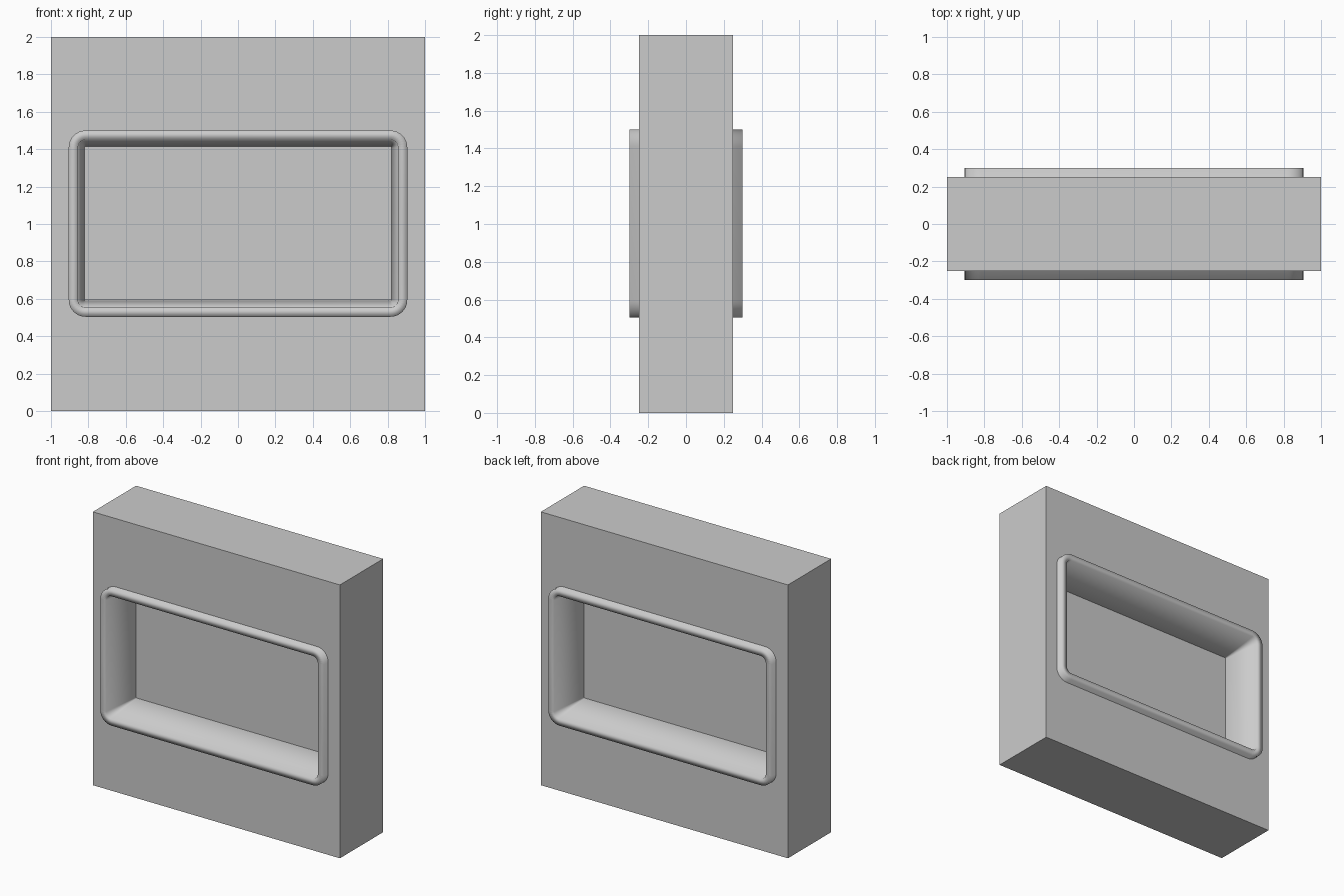
import bpy, bmesh, math

if "Cube" in bpy.data.objects:
    bpy.data.objects.remove(bpy.data.objects["Cube"])

CZ = 1.002  # height of the opening's centre


def rounded_loop(hx, hz, r, y, seg=8):
    """Points of a rounded rectangle in the xz plane."""
    pts = []
    for k, (sx, sz) in enumerate([(1, 1), (-1, 1), (-1, -1), (1, -1)]):
        for i in range(seg + 1):
            a = math.radians(90 * (k + i / seg))
            pts.append((sx * (hx - r) + r * math.cos(a), y,
                        CZ + sz * (hz - r) + r * math.sin(a)))
    return pts


def loft(name, loops, ring=False, smooth=False):
    """Skin a row of loops; close into a ring or cap both ends."""
    bm = bmesh.new()
    rows = [[bm.verts.new(p) for p in loop] for loop in loops]
    n = len(rows[0])
    pairs = list(zip(rows, rows[1:]))
    if ring:
        pairs.append((rows[-1], rows[0]))
    for a, b in pairs:
        for i in range(n):
            j = (i + 1) % n
            bm.faces.new((a[i], a[j], b[j], b[i]))
    if not ring:
        bm.faces.new(rows[0])
        bm.faces.new(rows[-1])
    bmesh.ops.recalc_face_normals(bm, faces=bm.faces)
    for f in bm.faces:
        f.smooth = smooth
    me = bpy.data.meshes.new(name)
    bm.to_mesh(me)
    bm.free()
    ob = bpy.data.objects.new(name, me)
    bpy.context.collection.objects.link(ob)
    return ob


def box(name, size, loc):
    bpy.ops.mesh.primitive_cube_add(size=1, location=loc)
    ob = bpy.context.object
    ob.name = name
    ob.scale = size
    bpy.ops.object.transform_apply(location=False, rotation=False, scale=True)
    return ob


# Wall block with a rounded window opening
wall = box("wall", (2, 0.5, 2), (0, 0, 1))
OUT = (0.905, 0.498, 0.09)
cutter = loft("opening_cutter", [rounded_loop(*OUT, y) for y in (-0.5, 0.5)])
cutter.hide_render = True
mod = wall.modifiers.new("opening", 'BOOLEAN')
mod.operation = 'DIFFERENCE'
mod.solver = 'EXACT'
mod.object = cutter
bpy.context.view_layer.objects.active = wall
bpy.ops.object.modifier_apply(modifier=mod.name)
bpy.data.objects.remove(cutter)

# Soft frame: raised lip on both sides, narrowing to a waist at the pane
LIP = (0.856, 0.449, 0.042)
WAIST = (0.82, 0.411, 0.006)
loft("window_frame", [
    rounded_loop(*OUT, -0.3),
    rounded_loop(*LIP, -0.3),
    rounded_loop(*WAIST, 0),
    rounded_loop(*LIP, 0.3),
    rounded_loop(*OUT, 0.3),
], ring=True, smooth=True)

# Thin pane in the middle of the wall
box("window_pane", (1.642, 0.01, 0.824), (0, 0, CZ + 0.003))
